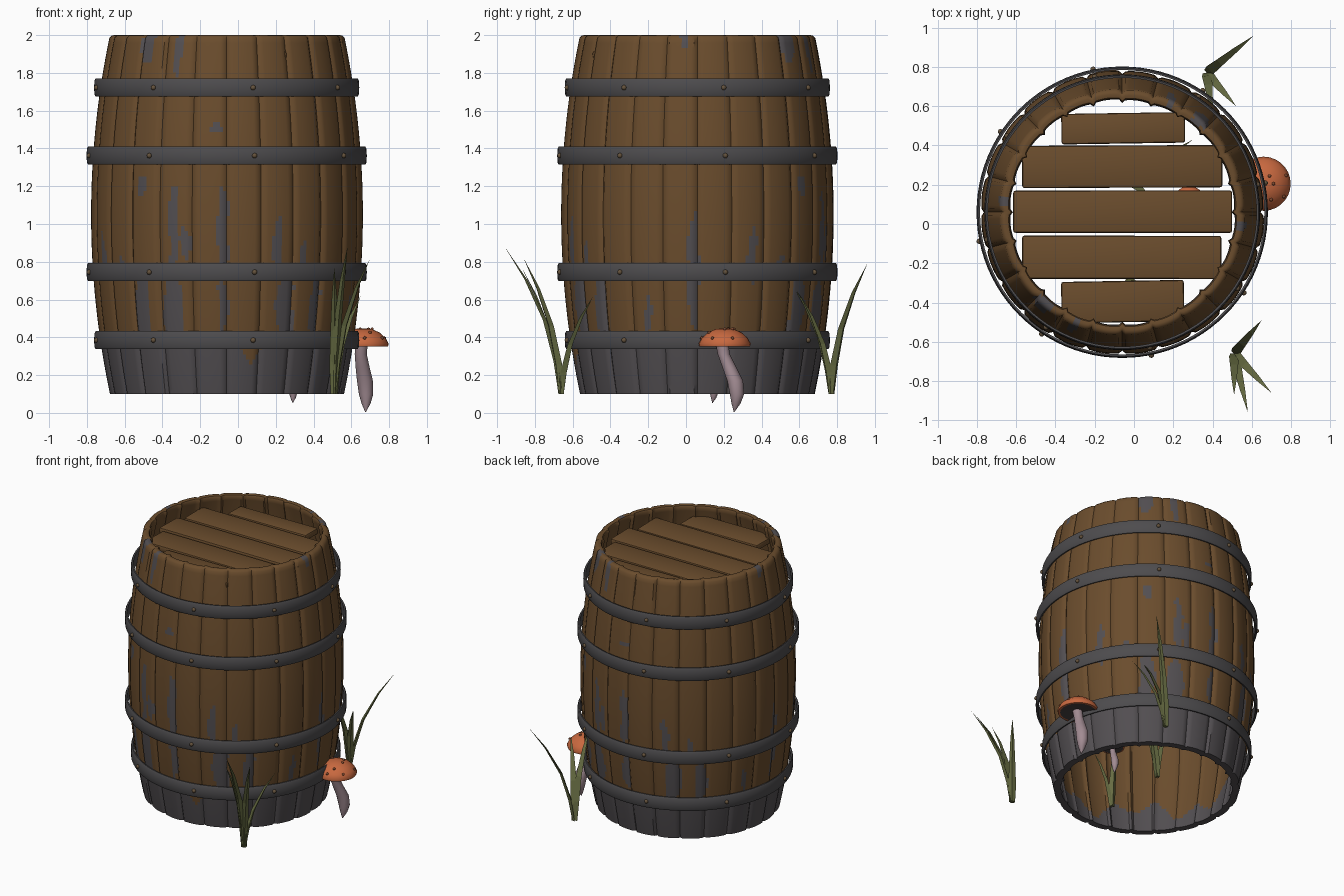
import bpy, bmesh, math, random
from mathutils import Vector, Matrix

if "Cube" in bpy.data.objects:
    bpy.data.objects.remove(bpy.data.objects["Cube"])

random.seed(4)
CX, CY = -0.06, 0.06          # barrel axis


def material(name, rgb):
    m = bpy.data.materials.new(name)
    m.diffuse_color = (*rgb, 1)
    m.use_nodes = True
    m.node_tree.nodes["Principled BSDF"].inputs["Base Color"].default_value = m.diffuse_color
    return m


WOOD = material("brown_wood", (0.145, 0.073, 0.026))
WORN = material("worn_grey", (0.085, 0.077, 0.083))
IRON = material("dark_iron", (0.075, 0.072, 0.076))
RIVET = material("rivet_bronze", (0.13, 0.085, 0.045))
GRASS = material("grass_green", (0.135, 0.15, 0.055))
CAP = material("cap_orange", (0.58, 0.14, 0.05))
SPOT = material("spot_brown", (0.22, 0.07, 0.03))
STEM = material("stem_pink", (0.36, 0.26, 0.29))
GILL = material("gill_dark", (0.06, 0.05, 0.05))


def finish(bm, name, mats, smooth=None):
    bmesh.ops.recalc_face_normals(bm, faces=bm.faces)
    me = bpy.data.meshes.new(name)
    bm.to_mesh(me)
    bm.free()
    ob = bpy.data.objects.new(name, me)
    bpy.context.collection.objects.link(ob)
    for m in mats:
        me.materials.append(m)
    if smooth:
        bpy.ops.object.select_all(action='DESELECT')
        bpy.context.view_layer.objects.active = ob
        ob.select_set(True)
        bpy.ops.object.shade_smooth_by_angle(angle=math.radians(smooth))
    return ob


def lathe(bm, profile, n, center, closed, offset=lambda i: 0.0):
    """Sweep (r, z) points around a vertical axis."""
    rings = []
    for r, z in profile:
        rings.append([bm.verts.new((center[0] + (r + offset(i)) * math.cos(math.tau * i / n),
                                    center[1] + (r + offset(i)) * math.sin(math.tau * i / n), z))
                      for i in range(n)])
    for k in range(len(rings) if closed else len(rings) - 1):
        a, b = rings[k], rings[(k + 1) % len(rings)]
        for i in range(n):
            j = (i + 1) % n
            bm.faces.new((a[i], a[j], b[j], b[i]))
    return rings


# ---- barrel wall: 24 bulging staves with worn streaks ----
STAVES, SEG, ROWS = 24, 10, 72
lift = [random.uniform(-0.003, 0.003) for _ in range(STAVES)]


def stave_offset(i):
    u = (i % SEG) / SEG
    return -0.012 if u == 0 else 0.005 * math.sin(math.pi * u) + lift[i // SEG]


def bulge(z):
    return 0.717 - 0.10 * ((z - 1.05) / 0.95) ** 2


zs = [0.10 + 1.885 * k / ROWS for k in range(ROWS + 1)]
profile = [(bulge(z), z) for z in zs] + [(0.608, 1.997), (0.595, 2.0), (0.578, 1.996)]
profile += [(bulge(z) - 0.048, z) for z in reversed(zs)]
bm = bmesh.new()
lathe(bm, profile, STAVES * SEG, (CX, CY), True, stave_offset)

# streaks: sideways position, low z, high z, width
front = [(-.50, .36, .78, .10), (-.34, .36, .72, .12), (-.34, .74, 1.22, .055), (-.08, .74, 1.20, .06),
         (-.08, .42, .72, .05), (.21, .74, 1.05, .05), (.25, .36, .76, .11), (-.51, 1.14, 1.26, .06),
         (-.11, 1.48, 1.53, .08), (-.47, 1.84, 2.06, .10), (-.31, 1.77, 2.06, .05), (.35, .72, .90, .05)]
side = [(-.45, .36, .74, .08), (-.20, .40, .62, .04), (.04, .42, 1.06, .06), (.35, .68, .98, .05),
        (.58, .36, .66, .09), (.74, .80, 1.0, .05), (.0, 1.92, 2.08, .05), (.50, .70, .85, .04)]
streaks = []
for items, mid, base in ((front, CX, -math.pi / 2), (side, CY, 0.0)):
    for p, lo, hi, w in items:
        zc = (lo + hi) / 2
        a = base + math.asin(max(-0.98, min(0.98, (p - mid) / bulge(zc))))
        streaks += [(a, zc, (hi - lo) / 2, w / 2), (a + math.pi, zc, (hi - lo) / 2 * 0.85, w / 2)]


def is_worn(c):
    x, y, z = c.x - CX, c.y - CY, c.z
    a, r = math.atan2(y, x), math.hypot(x, y)
    if r < bulge(z) - 0.03:                       # inside: wavy damp line
        return z < 0.25 + 0.05 * math.sin(5 * a) + 0.05 * math.sin(13 * a + 1)
    if z < 0.35:                                  # outside: worn foot with a drip of wood
        return not (z > 0.27 and abs(a + 1.37) < 0.10 * (z - 0.25) / 0.1)
    for sa, sz, h, w in streaks:
        da = (a - sa + math.pi) % math.tau - math.pi + 0.012 * math.sin(z * 23 + sa * 5)
        if (da * r / w) ** 2 + ((z - sz) / h) ** 2 < 1:
            return True
    return False


for f in bm.faces:
    f.material_index = int(is_worn(f.calc_center_median()))
finish(bm, "barrel_staves", (WOOD, WORN), 40)

# ---- lid boards ----
for k, (y0, y1, x0, x1) in enumerate([(.41, .565, -.37, .26), (.185, .40, -.57, .45), (-.045, .17, -.615, .50),
                                      (-.28, -.06, -.57, .445), (-.50, -.29, -.37, .255)]):
    bm = bmesh.new()
    bmesh.ops.create_cube(bm, size=1)
    bmesh.ops.scale(bm, verts=bm.verts, vec=(x1 - x0, y1 - y0, 0.045))
    bmesh.ops.bevel(bm, geom=bm.edges[:], offset=0.012, segments=2, affect='EDGES', profile=0.5)
    tilt = Matrix.Rotation(random.uniform(-0.02, 0.02), 4, 'Z') @ Matrix.Rotation(random.uniform(-0.03, 0.03), 4, 'X')
    bmesh.ops.transform(bm, matrix=Matrix.Translation(((x0 + x1) / 2, (y0 + y1) / 2, 1.895)) @ tilt, verts=bm.verts)
    finish(bm, f"lid_board_{k + 1}", (WOOD,), 40)

# ---- iron hoops and rivets ----
for k, (z, r) in enumerate([(0.385, .70), (0.745, .74), (1.362, .74), (1.722, .70)]):
    bm = bmesh.new()
    hoop = [(r - .016, -.046), (r - .006, -.048), (r, -.036), (r + .002, 0), (r, .036), (r - .006, .048), (r - .016, .046)]
    lathe(bm, [(a, z + b) for a, b in hoop], 96, (CX, CY), True)
    finish(bm, f"hoop_{k + 1}", (IRON,), 40)
    bm = bmesh.new()
    for i in range(8):
        a = math.radians(-78.5 + 45 * i)
        spot = (CX + (r + .003) * math.cos(a), CY + (r + .003) * math.sin(a), z)
        bmesh.ops.create_icosphere(bm, subdivisions=2, radius=0.014, matrix=Matrix.Translation(spot))
    finish(bm, f"hoop_rivets_{k + 1}", (RIVET,), 60)


# ---- grass tufts: tapering three-sided blades ----
def tuft(name, base, tips, w=0.026):
    bm = bmesh.new()
    b = Vector(base)
    for t in tips:
        d = Vector(t) - b
        out = Vector((d.x, d.y, 0)).normalized()
        across = Vector((-out.y, out.x, 0))
        rows = []
        for h, s, r in ((0, 0, .75), (.22, .07, 1), (.5, .27, .8), (.78, .62, .5)):
            c = b + Vector((d.x * s, d.y * s, d.z * h))
            rows.append([bm.verts.new(c + v * w * r) for v in (across, out * 0.8, -across)])
        tip = bm.verts.new(t)
        for lo, hi in zip(rows, rows[1:]):
            for i in range(3):
                j = (i + 1) % 3
                bm.faces.new((lo[i], lo[j], hi[j], hi[i]))
        for i in range(3):
            bm.faces.new((rows[-1][i], rows[-1][(i + 1) % 3], tip))
        bm.faces.new(rows[0])
    finish(bm, name, (GRASS,))


tuft("front_grass", (.51, -.66, .10), [(.58, -.96, .88), (.70, -.86, .82), (.65, -.49, .62), (.51, -.87, .77)])
tuft("back_grass", (.37, .77, .10), [(.61, .96, .79), (.52, .60, .63), (.40, .55, .70)])
tuft("inner_grass_front", (-.04, -.28, .10), [(-.02, -.20, .62), (.06, -.34, .50)])
tuft("inner_grass_back", (-.02, .22, .10), [(-.06, .36, .62), (.08, .14, .55), (.30, .43, .60)])


# ---- mushrooms: bent stem, domed cap, gills and spots ----
def mushroom(name, origin, s):
    o = Vector(origin)
    bm = bmesh.new()
    rows = []
    for x, y, z, r in ((.0, .0, .005, .002), (.003, .01, .05, .024), (.003, .015, .10, .038), (-.003, .005, .17, .042),
                       (-.015, -.025, .24, .037), (-.025, -.055, .31, .032), (-.022, -.065, .37, .034)):
        rows.append([bm.verts.new(o + s * Vector((x + r * math.cos(math.tau * i / 12),
                                                  y + r * math.sin(math.tau * i / 12), z))) for i in range(12)])
    for lo, hi in zip(rows, rows[1:]):
        for i in range(12):
            bm.faces.new((lo[i], lo[(i + 1) % 12], hi[(i + 1) % 12], hi[i]))
    bm.faces.new(rows[0])
    bm.faces.new(rows[-1])
    finish(bm, name + "_stem", (STEM,), 50)

    c = o + s * Vector((-.015, -.05, 0))
    dome = [(.012, .448), (.05, .443), (.09, .425), (.122, .396), (.138, .366), (.134, .352), (.12, .352), (.03, .368)]
    bm = bmesh.new()
    rings = lathe(bm, [(r * s, c.z + z * s) for r, z in dome], 28, c, False)
    bm.faces.new(rings[0])
    bm.faces.new(rings[-1])
    under = set(rings[-1])
    for f in bm.faces:
        f.material_index = int(any(v in under for v in f.verts))
    finish(bm, name + "_cap", (CAP, GILL), 50)

    bm = bmesh.new()
    for i in range(11):
        a, (r, z) = i * 2.4, dome[1 + i % 3]
        at = c + s * Vector((r * math.cos(a), r * math.sin(a), z))
        bmesh.ops.create_icosphere(bm, subdivisions=1, radius=.010 * s, matrix=Matrix.Translation(at))
    finish(bm, name + "_spots", (SPOT,), 60)


mushroom("side_mushroom", (.675, .255, 0), 1.0)
mushroom("inner_mushroom", (.29, .14, .05), 0.6)
